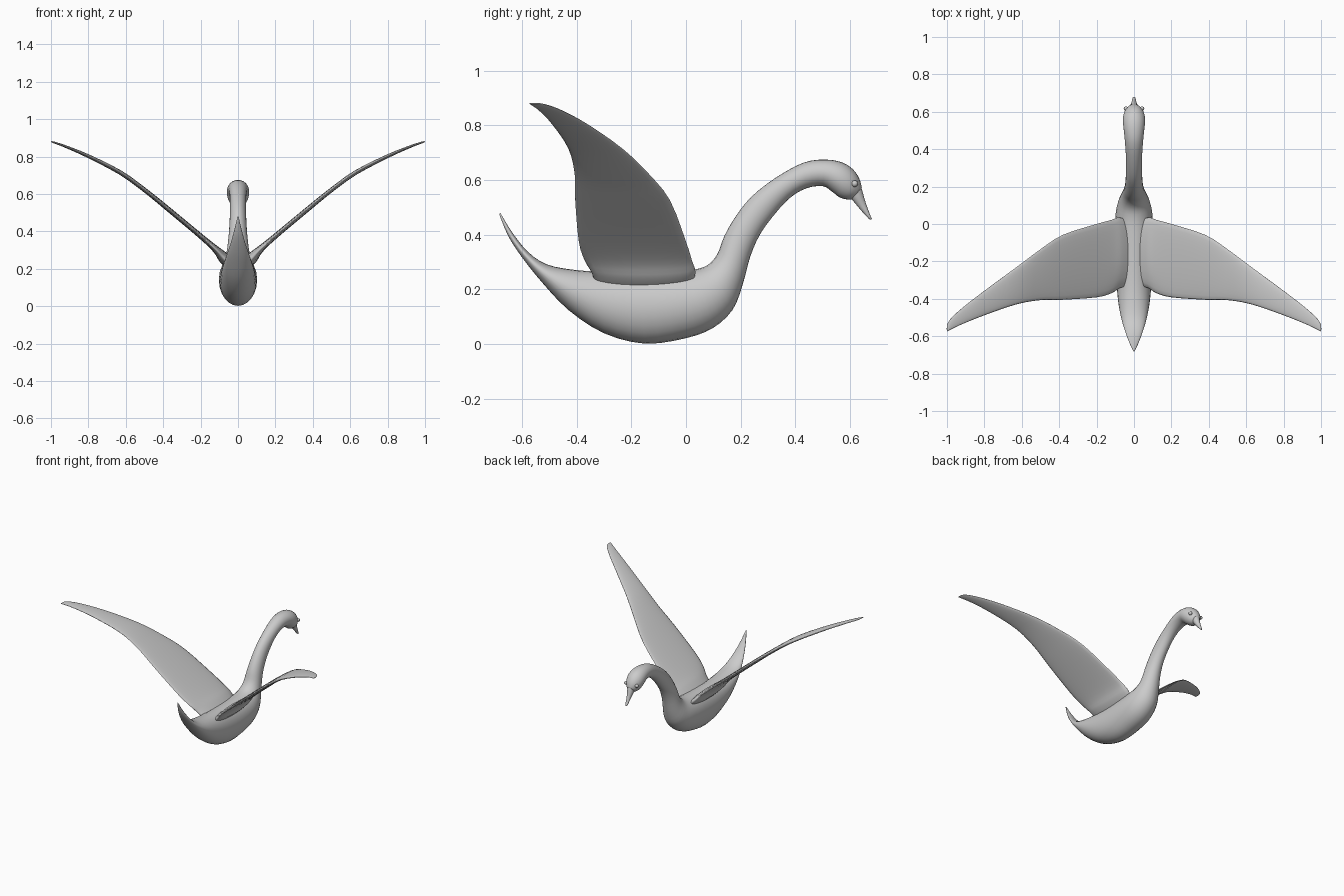
import bpy, bmesh, math
from mathutils import Vector

if "Cube" in bpy.data.objects:
    bpy.data.objects.remove(bpy.data.objects["Cube"])


def catmull(p0, p1, p2, p3, t):
    return 0.5 * (2 * p1 + (p2 - p0) * t + (2 * p0 - 5 * p1 + 4 * p2 - p3) * t * t
                  + (3 * p1 - p0 - 3 * p2 + p3) * t ** 3)


def loft(name, stations, sides=24, steps=3):
    """Skin smooth elliptical rings; a station is (centre, half axis, half axis)."""
    st = [[Vector(v) for v in s] for s in stations]
    rings, n = [], len(st)
    for i in range(n - 1):
        for k in range(steps):
            q = [st[max(i - 1, 0)], st[i], st[i + 1], st[min(i + 2, n - 1)]]
            rings.append([catmull(*(s[j] for s in q), k / steps) for j in range(3)])
    rings.append(st[-1])
    bm = bmesh.new()
    loops = []
    for c, a, b in rings:
        angles = [2 * math.pi * k / sides for k in range(sides)]
        loops.append([bm.verts.new(c + a * math.cos(t) + b * math.sin(t)) for t in angles])
    for r0, r1 in zip(loops, loops[1:]):
        for k in range(sides):
            m = (k + 1) % sides
            bm.faces.new((r0[k], r0[m], r1[m], r1[k]))
    bm.faces.new(loops[0])
    bm.faces.new(loops[-1])
    bmesh.ops.recalc_face_normals(bm, faces=bm.faces)
    for f in bm.faces:
        f.smooth = True
    mesh = bpy.data.meshes.new(name)
    bm.to_mesh(mesh)
    bm.free()
    obj = bpy.data.objects.new(name, mesh)
    bpy.context.collection.objects.link(obj)
    return obj


def side_ring(low, top, w):
    """Ring from its lower and upper (y, z) outline points and half width."""
    lo, hi = Vector((0, *low)), Vector((0, *top))
    return (lo + hi) / 2, (hi - lo) / 2, (w, 0, 0)


# Tail, body, neck and head in one continuous skin
loft("body_neck_head", [side_ring(*s) for s in [
    ((-.683, .475), (-.679, .48), .003), ((-.65, .395), (-.633, .405), .022),
    ((-.60, .318), (-.578, .338), .042), ((-.53, .23), (-.51, .292), .064),
    ((-.43, .125), (-.41, .272), .084), ((-.30, .04), (-.30, .265), .094),
    ((-.15, .002), (-.17, .265), .10), ((0, .022), (-.05, .267), .102),
    ((.10, .06), (.03, .273), .097), ((.17, .125), (.08, .29), .082),
    ((.205, .21), (.115, .33), .064), ((.235, .32), (.14, .395), .052),
    ((.27, .40), (.18, .465), .046), ((.32, .47), (.24, .54), .043),
    ((.38, .535), (.33, .61), .043), ((.44, .57), (.43, .664), .048),
    ((.50, .578), (.51, .675), .055), ((.535, .557), (.57, .665), .06),
    ((.56, .538), (.61, .64), .056), ((.585, .53), (.634, .605), .044),
    ((.605, .53), (.643, .572), .026)]])

# Beak
loft("beak", [side_ring(*s) for s in [
    ((.595, .54), (.638, .585), .025), ((.61, .525), (.645, .56), .022),
    ((.636, .494), (.658, .515), .014), ((.667, .46), (.675, .469), .009),
    ((.678, .455), (.68, .458), .003)]])

# Wings: x, z, leading y, trailing y, half thickness
wing = [(.03, .215, .02, -.33, .03), (.08, .262, .035, -.345, .03),
        (.12, .305, .022, -.37, .019), (.20, .375, 0, -.392, .014),
        (.38, .525, -.058, -.405, .013), (.50, .622, -.135, -.407, .012),
        (.63, .715, -.232, -.43, .012), (.80, .802, -.357, -.488, .010),
        (.92, .853, -.45, -.536, .007), (.985, .876, -.512, -.567, .005),
        (1.0, .88, -.545, -.575, .002)]
for side, label in ((1, "right"), (-1, "left")):
    loft(label + "_wing", [((side * x, (f + b) / 2, z), (0, (f - b) / 2, 0),
                            (-side * .6 * t, 0, .8 * t)) for x, z, f, b, t in wing])
    # Eye
    bpy.ops.mesh.primitive_uv_sphere_add(segments=16, ring_count=8, radius=.012,
                                         location=(side * .043, .617, .587))
    bpy.context.object.name = label + "_eye"
    bpy.ops.object.shade_smooth()
